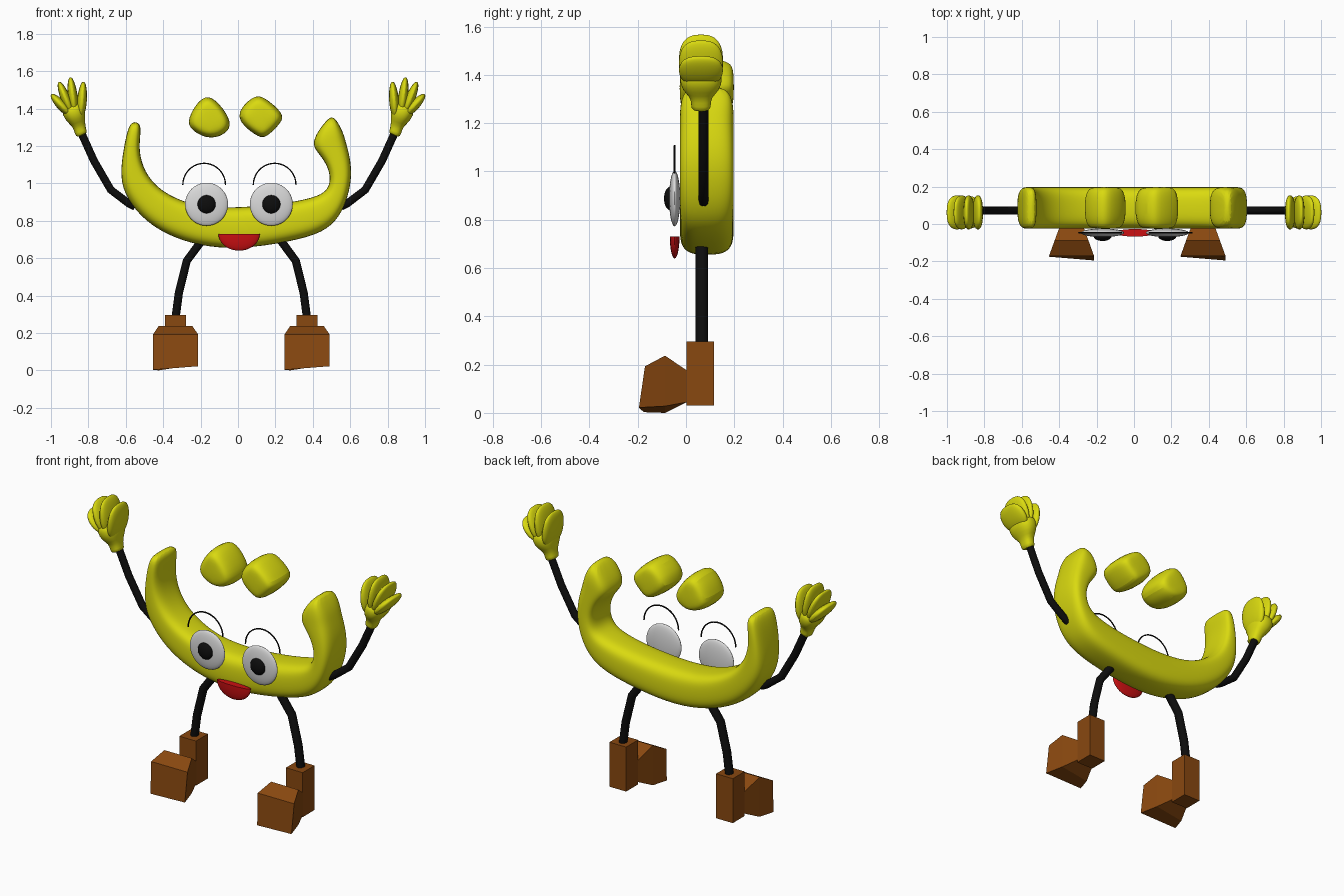
import bpy, bmesh, math
from mathutils import Vector

if "Cube" in bpy.data.objects:
    bpy.data.objects.remove(bpy.data.objects["Cube"], do_unlink=True)


def material(name, r, g, b):
    m = bpy.data.materials.new(name)
    m.use_nodes = True
    m.diffuse_color = (r, g, b, 1)
    bsdf = next(n for n in m.node_tree.nodes if n.type == 'BSDF_PRINCIPLED')
    bsdf.inputs["Base Color"].default_value = (r, g, b, 1)
    return m


YELLOW = material("banana yellow", 0.7, 0.7, 0.005)
BLACK = material("black", 0.004, 0.004, 0.004)
WHITE = material("eye white", 0.7, 0.7, 0.7)
RED = material("mouth red", 0.6, 0.005, 0.006)
BROWN = material("shoe brown", 0.25, 0.065, 0.005)
Y = Vector((0, 1, 0))


def finish(name, bm, mat, smooth=True, subsurf=0):
    bmesh.ops.recalc_face_normals(bm, faces=bm.faces)
    mesh = bpy.data.meshes.new(name)
    bm.to_mesh(mesh)
    bm.free()
    mesh.materials.append(mat)
    obj = bpy.data.objects.new(name, mesh)
    bpy.context.collection.objects.link(obj)
    if subsurf:
        mod = obj.modifiers.new("smooth_form", 'SUBSURF')
        mod.levels = mod.render_levels = subsurf
    if smooth:
        bpy.ops.object.select_all(action='DESELECT')
        obj.select_set(True)
        bpy.context.view_layer.objects.active = obj
        bpy.ops.object.shade_smooth_by_angle(angle=math.radians(50))
    return obj


def loft(name, rings, mat, **kw):
    """Skin a list of equal rings and cap both ends."""
    bm = bmesh.new()
    rows = [[bm.verts.new(p) for p in ring] for ring in rings]
    n = len(rows[0])
    for a, b in zip(rows, rows[1:]):
        for i in range(n):
            j = (i + 1) % n
            bm.faces.new((a[i], a[j], b[j], b[i]))
    bm.faces.new(rows[0])
    bm.faces.new(rows[-1])
    return finish(name, bm, mat, **kw)


def ring(center, u, v, n=16, power=2):
    """Superellipse section spanned by u and v."""
    pts = []
    for i in range(n):
        a = math.tau * (i + 0.5) / n
        c, s = math.cos(a), math.sin(a)
        pts.append(center + u * math.copysign(abs(c) ** (2 / power), c)
                   + v * math.copysign(abs(s) ** (2 / power), s))
    return pts


def limb(name, path, sizes, mat, y, n=10, power=2, **kw):
    """Sweep sections along an x-z path; sizes are half width and half depth."""
    pts = [Vector((x, y, z)) for x, z in path]
    rings = []
    for i, p in enumerate(pts):
        t = (pts[min(i + 1, len(pts) - 1)] - pts[max(i - 1, 0)]).normalized()
        w, d = sizes[i]
        rings.append(ring(p, Vector((t.z, 0, -t.x)) * w, Y * d, n, power))
    return loft(name, rings, mat, **kw)


def ellipsoid(name, center, radii, mat, half=False):
    bm = bmesh.new()
    bmesh.ops.create_uvsphere(bm, u_segments=32, v_segments=20, radius=1)
    if half:
        cut = bmesh.ops.bisect_plane(bm, geom=bm.verts[:] + bm.edges[:] + bm.faces[:],
                                     plane_co=(0, 0, 0), plane_no=(0, 0, 1), clear_outer=True)
        edges = [e for e in cut["geom_cut"] if isinstance(e, bmesh.types.BMEdge)]
        bmesh.ops.holes_fill(bm, edges=[e for e in edges if e.is_valid and e.is_boundary])
    bmesh.ops.scale(bm, vec=radii, verts=bm.verts)
    bmesh.ops.translate(bm, vec=center, verts=bm.verts)
    return finish(name, bm, mat)


# Curved body: outer and inner edge at each station, tip to tip
stations = [
    ((-.57, 1.328), (-.533, 1.328)), ((-.592, 1.285), (-.515, 1.295)),
    ((-.613, 1.18), (-.533, 1.18)), ((-.63, 1.06), (-.50, 1.06)),
    ((-.615, .95), (-.42, .965)), ((-.525, .82), (-.30, .905)),
    ((-.39, .725), (-.2, .88)), ((-.205, .662), (-.1, .874)),
    ((.01, .645), (0, .872)), ((.275, .685), (.2, .887)),
    ((.46, .735), (.35, .912)), ((.545, .82), (.45, .94)),
    ((.59, .93), (.49, .985)), ((.61, 1.04), (.492, 1.06)),
    ((.6, 1.14), (.45, 1.14)), ((.578, 1.22), (.395, 1.195)),
    ((.56, 1.285), (.412, 1.26)), ((.513, 1.36), (.482, 1.35)),
]
MID, DEPTH = 0.086, 0.113
rings = []
for i, (o, n) in enumerate(stations):
    outer, inner = Vector((o[0], MID, o[1])), Vector((n[0], MID, n[1]))
    depth = DEPTH * (0.8 if i in (0, len(stations) - 1) else 1)
    rings.append(ring((outer + inner) / 2, (outer - inner) / 2, Y * depth, 16, 3.2))
loft("banana_body", rings, YELLOW, subsurf=2)

# Floating chunks above the face
chunks = {
    "right_floating_chunk": [(-.27, 1.34), (-.19, 1.465), (-.125, 1.45), (-.045, 1.345),
                             (-.05, 1.28), (-.145, 1.235), (-.245, 1.285)],
    "left_floating_chunk": [(-.025, 1.355), (.085, 1.465), (.135, 1.46), (.242, 1.37),
                            (.225, 1.325), (.145, 1.245), (.105, 1.255)],
}
for name, outline in chunks.items():
    cx = sum(p[0] for p in outline) / len(outline)
    cz = sum(p[1] for p in outline) / len(outline)
    rings = [[Vector((cx + (x - cx) * s, MID + DEPTH * t, cz + (z - cz) * s)) for x, z in outline]
             for t, s in ((-1, .65), (-.85, .93), (-.4, 1.07), (.4, 1.07), (.85, .93), (1, .65))]
    loft(name, rings, YELLOW, subsurf=2)

# Arms and hands, mirrored
FINGERS = [((.895, 1.365), (.998, 1.475)), ((.888, 1.37), (.957, 1.542)),
           ((.872, 1.37), (.896, 1.567)), ((.842, 1.35), (.826, 1.543))]
for side, s in (("left", 1), ("right", -1)):
    arm = [(.55, .875), (.585, .893), (.68, .965), (.77, 1.12), (.84, 1.275)]
    limb(side + "_arm", [(s * x, z) for x, z in arm], [(.022, .021)] * 5, BLACK, .073)
    palm = [(.832, 1.255), (.842, 1.275), (.85, 1.31), (.862, 1.34), (.88, 1.385), (.893, 1.43)]
    sizes = [(.032, .04), (.033, .041), (.034, .044), (.05, .08), (.066, .092), (.05, .08)]
    limb(side + "_palm", [(s * x, z) for x, z in palm], sizes, YELLOW, .062,
         n=16, power=2.5, subsurf=1)
    for k, (a, b) in enumerate(FINGERS):
        a, b = Vector(a), Vector(b)
        path = [a.lerp(b, t) for t in (0, .1, .35, .65, .88, .98, 1)]
        sizes = [(.012, .05), (.02, .078), (.028, .094), (.026, .094),
                 (.018, .075), (.009, .045), (.003, .015)]
        limb(f"{side}_finger_{k + 1}", [(s * p.x, p.y) for p in path], sizes, YELLOW, .062,
             n=16, power=2.4, subsurf=1)

# Legs and blocky shoes
for side, s, cx in (("left", 1, .369), ("right", -1, -.334)):
    leg = [(-.165, .73), (-.13, .68), (-.06, .585), (-.018, .415), (0, .28)]
    limb(side + "_leg", [(cx + s * x, z) for x, z in leg], [(.023, .026)] * 5, BLACK, .066)

    def box_ring(y, w, z0, z1):
        return [Vector((cx + x, y, z)) for x, z in ((-w, z0), (w, z0), (w, z1), (-w, z1))]

    loft(side + "_ankle", [box_ring(.003, .055, .03, .295), box_ring(.115, .055, .03, .295)],
         BROWN, smooth=False)
    toe = [box_ring(-.17, .12, .012, .193), box_ring(-.087, .09, .012, .237),
           box_ring(.005, .056, .045, .175)]
    # skew the sole so that one side sits lower
    toe[0][0] += Vector((0, -.005, -.009))
    toe[0][1] += Vector((0, -.025, .01))
    toe[1][0].z = 0
    toe[1][1].z = .028
    loft(side + "_toe", toe, BROWN, smooth=False)

# Eyes with raised pupils and thin brows
for side, ex, bx in (("left", .178, .196), ("right", -.168, -.181)):
    ellipsoid(side + "_eye", (ex, -.047, .888), (.115, .023, .115), WHITE)
    ellipsoid(side + "_pupil", (ex, -.064, .888), (.049, .027, .049), BLACK)
    arc = [(bx - .114 * math.cos(a), .992 + .115 * math.sin(a))
           for a in (math.pi * i / 20 for i in range(21))]
    limb(side + "_eyebrow", arc, [(.004, .004)] * len(arc), BLACK, -.047, n=6)

# Mouth
ellipsoid("mouth", (.006, -.047, .73), (.111, .02, .09), RED, half=True)
